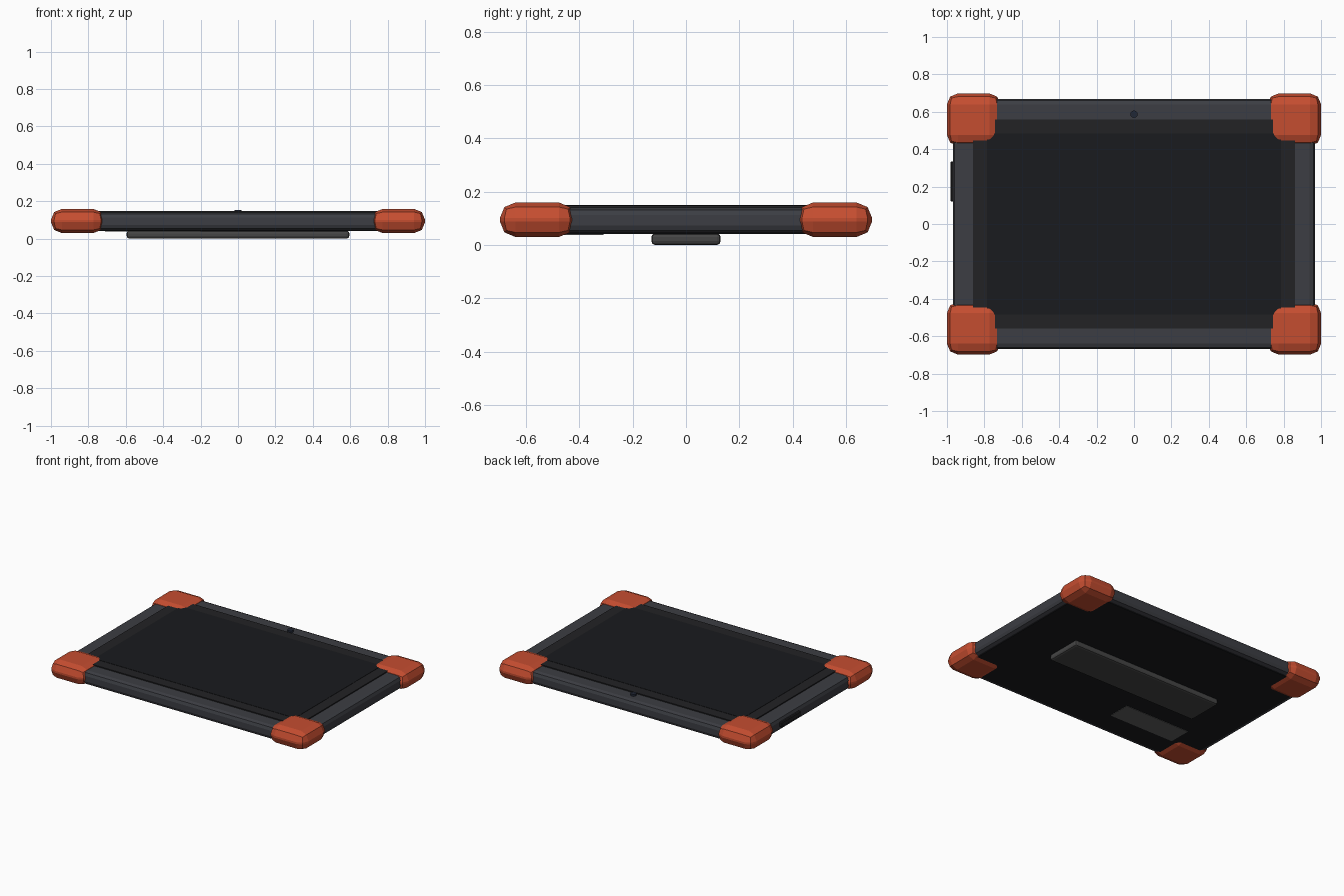
import bpy, bmesh

if "Cube" in bpy.data.objects:
    bpy.data.objects.remove(bpy.data.objects["Cube"])

def material(name, rgb):
    m = bpy.data.materials.new(name)
    m.diffuse_color = (*rgb, 1)
    m.use_nodes = True
    m.node_tree.nodes["Principled BSDF"].inputs["Base Color"].default_value = m.diffuse_color
    return m

frame_mat = material("slate", (0.045, 0.047, 0.056))
bezel_mat = material("bezel_black", (0.016, 0.016, 0.018))
glass_mat = material("glass_black", (0.010, 0.011, 0.013))
rubber_mat = material("orange_rubber", (0.56, 0.075, 0.03))
strap_mat = material("strap_grey", (0.06, 0.06, 0.06))
label_mat = material("label_grey", (0.12, 0.12, 0.12))
lens_mat = material("lens_blue", (0.015, 0.02, 0.035))

def finish(bm, name, mat):
    me = bpy.data.meshes.new(name)
    bm.to_mesh(me)
    bm.free()
    me.materials.append(mat)
    ob = bpy.data.objects.new(name, me)
    bpy.context.collection.objects.link(ob)
    return ob

def box(name, lo, hi, mat, bevel=0, segments=2):
    bm = bmesh.new()
    bmesh.ops.create_cube(bm, size=1)
    for v in bm.verts:
        v.co = [(a + b) / 2 + c * (b - a) for a, b, c in zip(lo, hi, v.co)]
    if bevel:
        bmesh.ops.bevel(bm, geom=bm.edges[:], offset=bevel, segments=segments,
                        profile=0.5, affect='EDGES')
    return finish(bm, name, mat)

# Main shell and back cover
box("body_frame", (-0.967, -0.668, 0.045), (0.967, 0.668, 0.14), frame_mat, 0.028)
box("back_cover", (-0.93, -0.63, 0.041), (0.93, 0.63, 0.06), glass_mat)

# Screen border and display
box("screen_bezel", (-0.86, -0.56, 0.12), (0.86, 0.56, 0.147), bezel_mat)
box("display", (-0.785, -0.485, 0.13), (0.785, 0.485, 0.149), glass_mat)

# Rubber bumpers on the four corners
for sx, side in ((-1, "left"), (1, "right")):
    for sy, end in ((-1, "front"), (1, "back")):
        xs, ys = sorted((sx * 0.715, sx)), sorted((sy * 0.418, sy * 0.698))
        box(f"bumper_{end}_{side}", (xs[0], ys[0], 0.03), (xs[1], ys[1], 0.159),
            rubber_mat, 0.058)

# Hand strap and blank label plate underneath
box("hand_strap", (-0.595, -0.13, 0.004 - 0.004), (0.595, 0.13, 0.043), strap_mat, 0.014)
box("label_plate", (-0.71, -0.47, 0.038), (-0.2, -0.31, 0.05), label_mat)

# Side button
box("side_button", (-0.982, 0.12, 0.075), (-0.95, 0.335, 0.112), bezel_mat, 0.005, 1)

# Front camera lens
bm = bmesh.new()
bmesh.ops.create_cone(bm, cap_ends=True, segments=12, radius1=0.02, radius2=0.02, depth=0.03)
bmesh.ops.translate(bm, verts=bm.verts, vec=(0, 0.587, 0.139))
finish(bm, "camera_lens", lens_mat)
